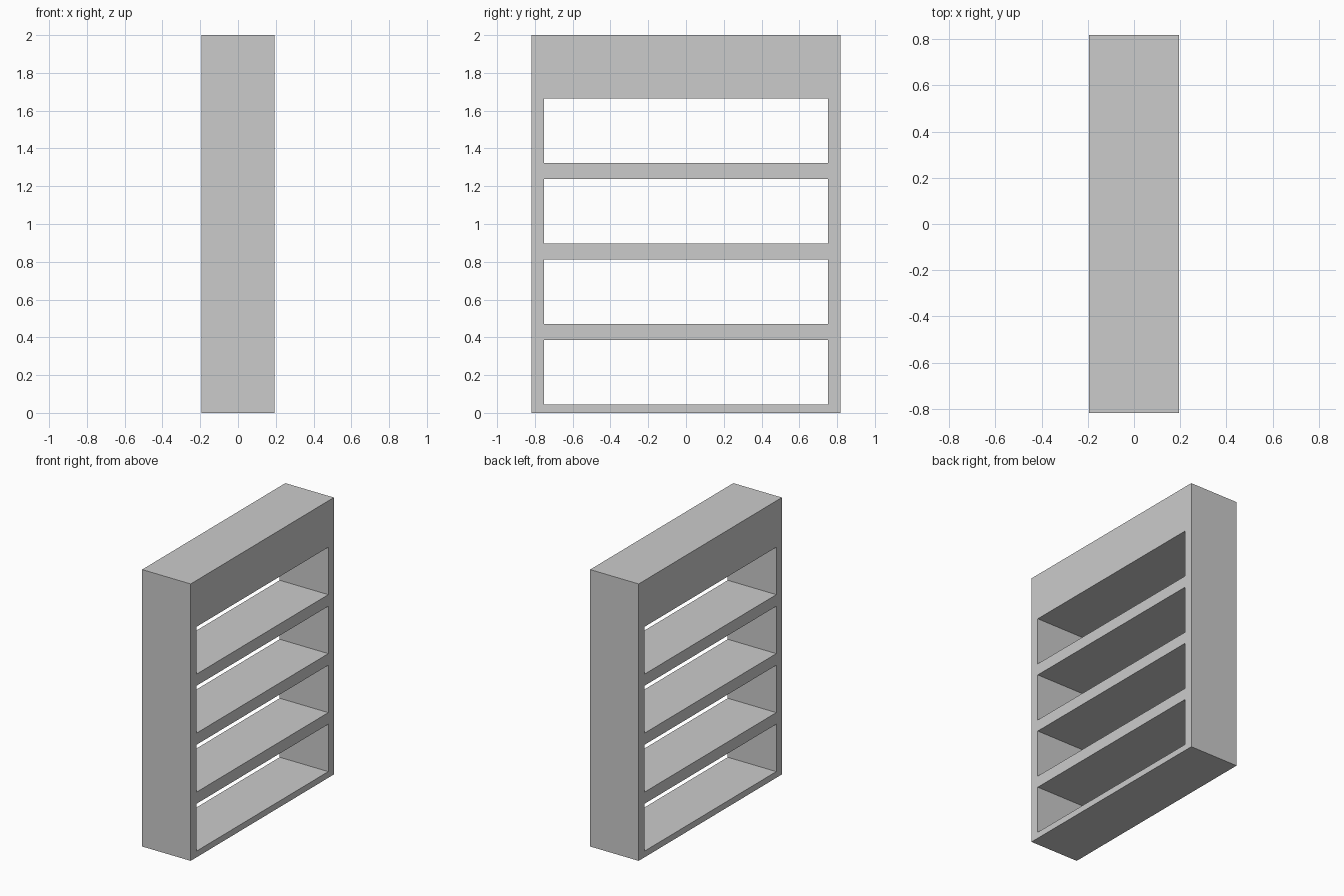
import bpy, bmesh

if "Cube" in bpy.data.objects:
    bpy.data.objects.remove(bpy.data.objects["Cube"])

HALF_DEPTH = 0.194
HALF_WIDTH = 0.817
HALF_INNER = 0.753
BASE, OPENING, SHELF, BAYS, TOP = 0.045, 0.342, 0.084, 4, 2.0

# Grid lines: side walls across, alternating boards and openings upwards
ys = [-HALF_WIDTH, -HALF_INNER, HALF_INNER, HALF_WIDTH]
zs = [0.0]
for i in range(BAYS):
    bottom = BASE + i * (OPENING + SHELF)
    zs += [bottom, bottom + OPENING]
zs.append(TOP)

# Bookcase face: every grid cell except the open bays
bm = bmesh.new()
grid = [[bm.verts.new((-HALF_DEPTH, y, z)) for y in ys] for z in zs]
for r in range(len(zs) - 1):
    for c in range(len(ys) - 1):
        if c == 1 and r % 2 == 1:
            continue
        bm.faces.new((grid[r][c], grid[r + 1][c], grid[r + 1][c + 1], grid[r][c + 1]))

# Extrude the face through the full depth, leaving the bays open right through
front = bm.faces[:]
result = bmesh.ops.extrude_face_region(bm, geom=front, use_keep_orig=True)
moved = [g for g in result["geom"] if isinstance(g, bmesh.types.BMVert)]
bmesh.ops.translate(bm, verts=moved, vec=(2 * HALF_DEPTH, 0, 0))
bmesh.ops.recalc_face_normals(bm, faces=bm.faces[:])

mesh = bpy.data.meshes.new("bookcase_frame")
bm.to_mesh(mesh)
bm.free()
bpy.context.collection.objects.link(bpy.data.objects.new("bookcase_frame", mesh))
